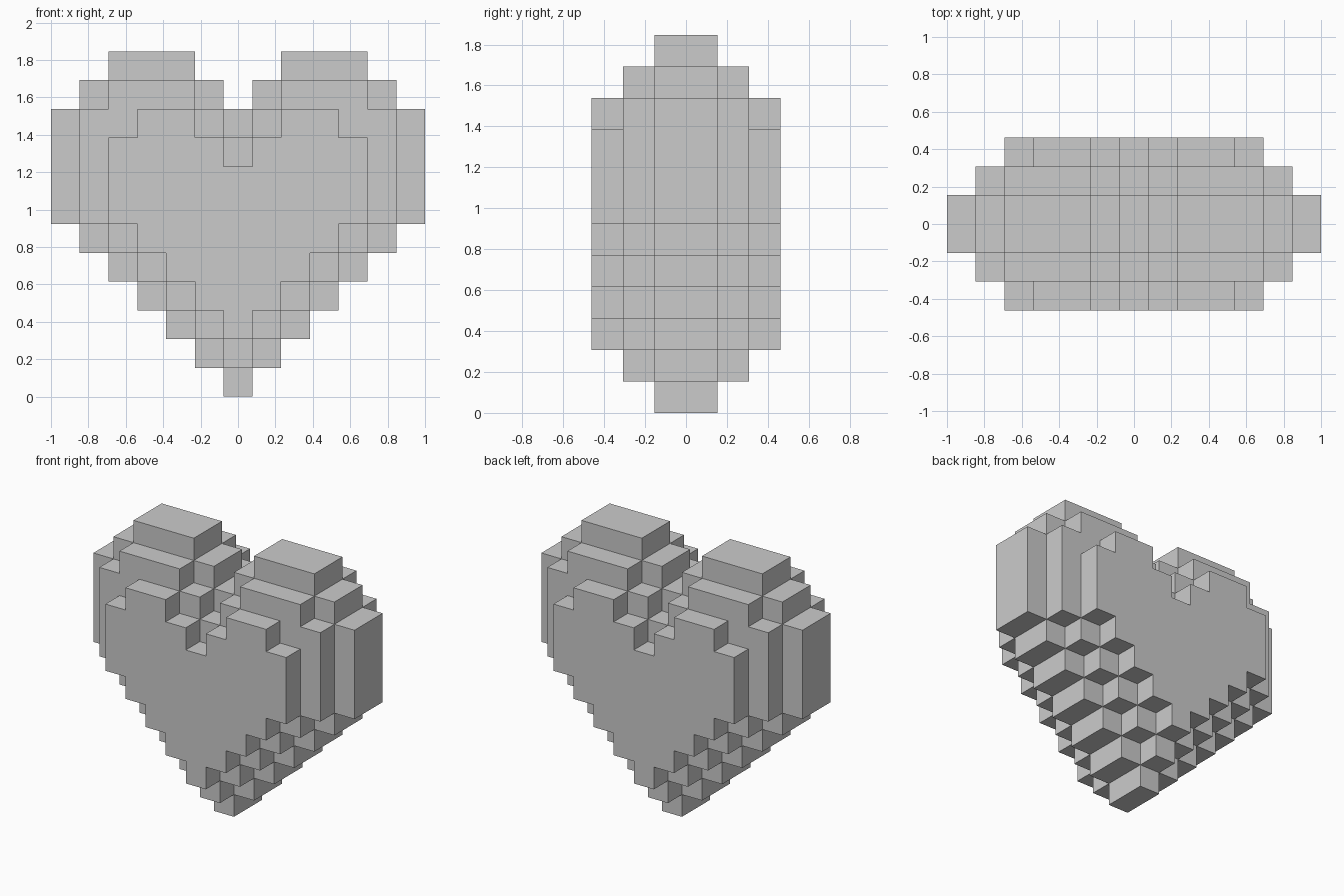
import bpy, bmesh, math
from mathutils import Vector

if "Cube" in bpy.data.objects:
    bpy.data.objects.remove(bpy.data.objects["Cube"])

U = 2 / 13  # edge of one block

# Each depth layer: first row, then (inner, outer) column span per row, mirrored in x
CORE = (0, [(0, 0), (0, 1), (0, 2), (0, 3), (0, 4), (0, 5), (0, 6), (0, 6),
            (0, 6), (0, 6), (1, 5), (2, 4)])
MIDDLE = (1, [(0, 0), (0, 1), (0, 2), (0, 3), (0, 4), (0, 5), (0, 5), (0, 5),
              (1, 5), (2, 4)])
FACE = (2, [(0, 0), (0, 1), (0, 2), (0, 3), (0, 4), (0, 4), (1, 4), (2, 3)])

# Fill the block set, mirrored left/right and front/back
blocks = set()
for depth, (start, rows) in enumerate((CORE, MIDDLE, FACE)):
    for k, (inner, outer) in enumerate(rows, start):
        for i in range(inner, outer + 1):
            for sx in (i, -i):
                for j in (depth, -depth - 1):
                    blocks.add((sx, j, k))

# Skin: one quad wherever a block meets empty space
bm = bmesh.new()
for b in blocks:
    centre = Vector((b[0], b[1] + 0.5, b[2] + 0.5))
    for axis in range(3):
        for sign in (1, -1):
            near = list(b)
            near[axis] += sign
            if tuple(near) in blocks:
                continue
            n, u = Vector(), Vector()
            n[axis] = sign
            u[(axis + 1) % 3] = 1
            v = n.cross(u)
            corners = [centre + (n + u * p + v * q) / 2
                       for p, q in ((-1, -1), (1, -1), (1, 1), (-1, 1))]
            bm.faces.new([bm.verts.new(c * U) for c in corners])

# Weld and merge coplanar quads into clean flat faces
bmesh.ops.remove_doubles(bm, verts=bm.verts, dist=U * 0.01)
bmesh.ops.dissolve_limit(bm, angle_limit=math.radians(1),
                         verts=bm.verts, edges=bm.edges)

mesh = bpy.data.meshes.new("block_heart")
bm.to_mesh(mesh)
bm.free()
bpy.context.collection.objects.link(bpy.data.objects.new("block_heart", mesh))
